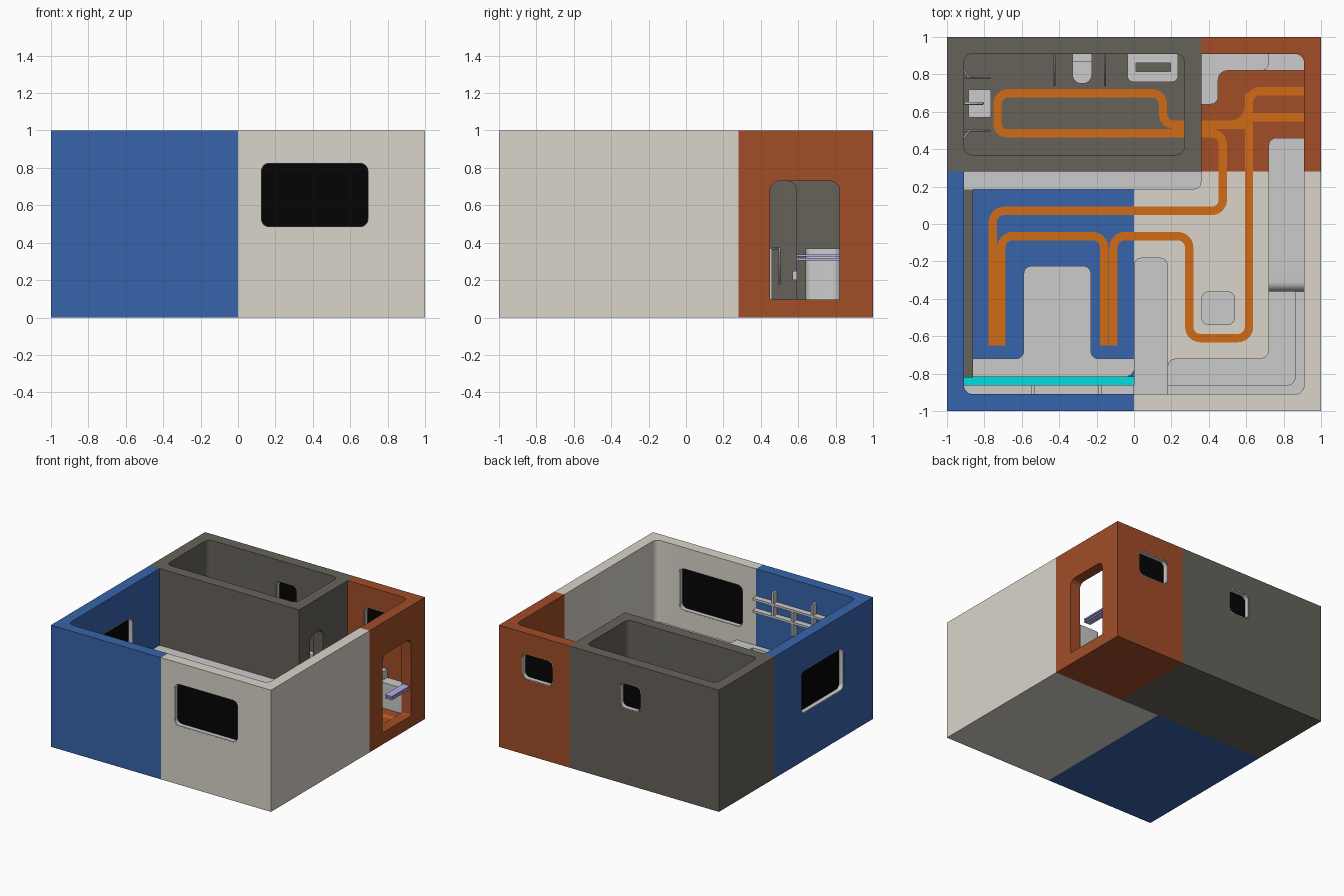
import bpy, bmesh, math
from mathutils import Vector

if "Cube" in bpy.data.objects:
    bpy.data.objects.remove(bpy.data.objects["Cube"])


def mat(name, r, g, b):
    m = bpy.data.materials.new(name)
    m.diffuse_color = [(c / 255) ** 2.2 for c in (r, g, b)] + [1]
    m.use_nodes = True
    m.node_tree.nodes["Principled BSDF"].inputs["Base Color"].default_value = m.diffuse_color
    return m


BLUE = mat("blue", 58, 100, 170)
CREAM = mat("cream", 217, 212, 201)
RUST = mat("rust", 160, 78, 44)
TAUPE = mat("taupe", 102, 98, 90)
ORANGE = mat("orange", 208, 106, 28)
CYAN = mat("cyan", 0, 222, 222)
BLACK = mat("black", 12, 12, 12)
WHITE = mat("white", 217, 218, 220)
LILAC = mat("lilac", 180, 175, 235)


def rounded(pts, r, closed=True, n=6):
    """Round the corners of a 2D polyline; r is one radius or a list."""
    out, k = [], len(pts)
    rs = r if isinstance(r, (list, tuple)) else [r] * k
    for i, p in enumerate(pts):
        p = Vector(p)
        if rs[i] == 0 or (not closed and i in (0, k - 1)):
            out.append(p)
            continue
        a, b = Vector(pts[i - 1]) - p, Vector(pts[(i + 1) % k]) - p
        a, b = a.normalized() * rs[i], b.normalized() * rs[i]
        for j in range(n + 1):
            t = j / n * math.pi / 2
            out.append(p + a * (1 - math.sin(t)) + b * (1 - math.cos(t)))
    return out


def finish(name, bm, m):
    bmesh.ops.recalc_face_normals(bm, faces=bm.faces[:])
    me = bpy.data.meshes.new(name)
    bm.to_mesh(me)
    bm.free()
    o = bpy.data.objects.new(name, me)
    bpy.context.collection.objects.link(o)
    if m:
        me.materials.append(m)
    return o


def prism(name, pts, lo, hi, m=None, axis="z"):
    """Extrude a 2D outline along an axis."""
    put = {"z": lambda p, h: (p[0], p[1], h),
           "y": lambda p, h: (p[0], h, p[1]),
           "x": lambda p, h: (h, p[0], p[1])}[axis]
    bm = bmesh.new()
    a = [bm.verts.new(put(p, lo)) for p in pts]
    b = [bm.verts.new(put(p, hi)) for p in pts]
    bm.faces.new(a)
    bm.faces.new(b)
    for i in range(len(a)):
        j = (i + 1) % len(a)
        bm.faces.new((a[i], a[j], b[j], b[i]))
    return finish(name, bm, m)


def rect(x0, y0, x1, y1, r=0):
    return rounded([(x0, y0), (x1, y0), (x1, y1), (x0, y1)], r)


def block(name, x0, y0, x1, y1, z0, z1, m=None, r=0):
    return prism(name, rect(x0, y0, x1, y1, r), z0, z1, m)


def cut(o, cutters):
    bpy.context.view_layer.objects.active = o
    for c in cutters:
        c.hide_render = True
        md = o.modifiers.new("cut", "BOOLEAN")
        md.object, md.operation, md.solver = c, "DIFFERENCE", "EXACT"
        bpy.ops.object.modifier_apply(modifier=md.name)


def ribbon(name, pts, r=0.06, w=0.045, closed=False):
    """Flat floor strip following a rounded path."""
    c = rounded(pts, r, closed)
    bm, pairs = bmesh.new(), []
    k = len(c)
    for i, p in enumerate(c):
        q0 = c[i - 1] if closed or i else p
        q1 = c[(i + 1) % k] if closed or i < k - 1 else p
        d = (q1 - q0).normalized()
        s = Vector((-d.y, d.x)) * w / 2
        pairs.append([bm.verts.new((*(p + e), 0.094)) for e in (s, -s)])
    for i in range(k if closed else k - 1):
        a, b = pairs[i], pairs[(i + 1) % k]
        bm.faces.new((a[0], a[1], b[1], b[0]))
    bmesh.ops.solidify(bm, geom=bm.faces[:], thickness=0.003)
    return finish(name, bm, ORANGE)


def tube(name, pts, r=0.005):
    cu = bpy.data.curves.new(name, "CURVE")
    cu.dimensions, cu.bevel_depth, cu.bevel_resolution, cu.use_fill_caps = "3D", r, 2, True
    s = cu.splines.new("POLY")
    s.points.add(len(pts) - 1)
    for p, q in zip(s.points, pts):
        p.co = (*q, 1)
    o = bpy.data.objects.new(name, cu)
    bpy.context.collection.objects.link(o)


# house shell: four coloured room blocks, hollowed out
H = 0.09
blue = block("bedroom_shell", -1, -1, 0, .28, 0, 1, BLUE)
cream = block("lounge_shell", 0, -1, 1, .28, 0, 1, CREAM)
bath = block("bathroom_shell", -1, .28, .36, 1, 0, 1, TAUPE)
rust = block("entry_shell", .36, .28, 1, 1, 0, 1, RUST)
main_cut = prism("main_cutter", rounded([(-.91, -.91), (.91, -.91), (.91, .91), (.34, .91), (.34, .3), (-.91, .3)],
                                        [.05, .05, .05, 0, 0, 0]), H, 1.2)
bath_cut = block("bath_cutter", -.91, .37, .27, .91, H, 1.2, None, .045)
front_cut = prism("front_cutter", rect(.12, .48, .70, .83, .045), -1.1, -.8, None, "y")
left_cut = prism("left_cutter", rect(-.62, .39, -.065, .74, .045), -1.1, -.8, None, "x")
back_cut = prism("back_cutter", rect(.51, .62, .79, .83, .04), .8, 1.1, None, "y")
small_cut = prism("small_cutter", rect(-.29, .62, -.10, .83, .04), .8, 1.1, None, "y")
door_cut = prism("door_cutter", rect(.45, .095, .82, .73, [0.01, .01, .05, .05]), .8, 1.1, None, "x")
inner_cut = prism("inner_door_cutter", rect(.42, .091, .59, .73, [0.01, .01, .05, .05]), .2, .4, None, "x")
cut(blue, [main_cut, left_cut])
cut(cream, [main_cut, front_cut])
cut(rust, [main_cut, back_cut, door_cut])
cut(bath, [bath_cut, small_cut, inner_cut])
for c in (main_cut, bath_cut, front_cut, left_cut, back_cut, small_cut, door_cut, inner_cut):
    bpy.data.objects.remove(c)


# windows: grey liner and a black pane in the middle of the wall
def window(name, a0, z0, a1, z1, wall, axis):
    lo, hi = sorted((wall * .911, wall * .999))
    liner = prism(name + "_liner", rect(a0, z0, a1, z1, .045), lo, hi, None, axis)
    hole = prism("hole", rect(a0 + .006, z0 + .006, a1 - .006, z1 - .006, .04), lo - .1, hi + .1, None, axis)
    cut(liner, [hole])
    bpy.data.objects.remove(hole)
    prism(name + "_pane", rect(a0 + .002, z0 + .002, a1 - .002, z1 - .002, .043),
          wall * .955 - .008, wall * .955 + .008, BLACK, axis)


window("front_window", .12, .48, .70, .83, -1, "y")
window("left_window", -.62, .39, -.065, .74, -1, "x")
window("entry_window", .51, .62, .79, .83, 1, "y")
window("bath_window", -.29, .62, -.10, .83, 1, "y")
for z in (.305, .325):
    block("door_rail", .925, .59, .985, .82, z, z + .012, LILAC)

# orange floor routes
ribbon("bath_route", [(-.73, .70), (.155, .70), (.155, .53), (.36, .53), (.36, .485), (-.73, .485)],
       [.06, .06, .06, 0, 0, .05], closed=True)
ribbon("link_route", [(.27, .485), (.475, .485), (.475, .07), (-.755, .07), (-.755, -.65)])
ribbon("main_route", [(.91, .71), (.615, .71), (.615, -.61), (.295, -.61), (.295, -.065),
                      (-.11, -.065), (-.11, -.65)])
ribbon("bed_route", [(-.71, -.65), (-.71, -.065), (-.16, -.065), (-.16, -.65)])
ribbon("door_route", [(.91, .57), (.615, .57), (.615, .53), (.27, .53)], .02)
ribbon("curve_route", [(.36, .53), (.615, .53), (.615, .7)], .1)

# bedroom: long low cabinet, window ledge, bed, headboard
block("long_cabinet", -.91, .185, .36, .28, H, .37, None, [0, .04, 0, 0])
block("window_ledge", -.91, -.82, -.862, .28, H, .37, TAUPE)
prism("bed", rounded([(-.862, -.815), (0, -.815), (0, -.72), (-.23, -.72), (-.23, -.225),
                      (-.59, -.225), (-.59, -.72), (-.862, -.72)], [0, .04, 0, .04, .04, .04, .04, 0]), H, .22)
block("cyan_ledge", -.91, -.862, 0, -.815, H, .35, CYAN)
block("headboard", -.91, -.91, 0, -.862, H, .37, None, [.045, 0, 0, 0])
# staggered wall shelves
for z in (.66, .76):
    block("wall_shelf", -.91, -.91, 0, -.862, z, z + .018, None, [.045, 0, 0, 0])
for i in range(4):
    z = .66 if i % 2 == 0 else .56
    block("shelf_upright", -.19 - i * .18, -.91, -.172 - i * .18, -.862, z, z + .21)

# lounge: divider, L-shaped sofa, side cabinet, table
block("divider", 0, -.91, .18, -.18, H, .37, None, [0, 0, .04, .04])
prism("sofa_seat", rounded([(.18, -.86), (.86, -.86), (.86, -.36), (.72, -.36), (.72, -.72), (.18, -.72)],
                           [0, 0, 0, 0, .05, .04]), H, .2)
prism("sofa_back", rounded([(.18, -.91), (.91, -.91), (.91, -.36), (.862, -.36), (.862, -.862), (.18, -.862)],
                           [0, .05, 0, 0, .045, 0]), H, .33)
prism("sofa_end", rounded([(-.36, H), (-.18, H), (-.18, .37), (-.36, .37)], [0, 0, 0, .05]), .72, .91, None, "x")
block("side_cabinet", .72, -.18, .91, .46, H, .37, WHITE, [0, 0, 0, .04])
block("low_table", .36, -.54, .54, -.36, H, .22, None, .04)

# entry: stepped cabinets along the back wall
prism("entry_cabinet", rounded([(.36, .64), (.45, .64), (.45, .82), (.72, .82), (.72, .91), (.36, .91)],
                               [0, .04, .05, .04, 0, 0]), H, .37)
block("shoe_cabinet", .70, .82, .91, .91, H, .3, None, [0, 0, .05, 0])

# bathroom: toilet, vanity, wall basin, grab rails
prism("toilet_bowl", rounded([(-.33, .75), (-.225, .75), (-.225, .87), (-.33, .87)], [.05, .05, 0, 0]), H, .23)
block("toilet_tank", -.33, .87, -.225, .91, H, .34)
for x0, x1 in ((-.035, .01), (.195, .235)):
    block("vanity_side", x0, .76, x1, .91, H, .33, None, [.03 if x0 < 0 else 0, .03 if x0 > 0 else 0, 0, 0])
block("vanity_front", .01, .76, .195, .815, .2, .33)
block("vanity_back", .01, .86, .195, .91, H, .33)
block("vanity_bowl", .01, .815, .195, .86, .2, .28, TAUPE)
block("wall_seat", -.885, .57, -.765, .72, .2, .25, None, .01)
tube("seat_tap", [(-.905, .645, .33), (-.81, .645, .33), (-.81, .645, .30)], .008)
for y, d in ((.78, -1), (.50, 1)):
    tube("side_grab_rail", [(-.91, y - d * .04, .37), (-.88, y, .37), (-.77, y, .37),
                            (-.77, y, .18), (-.91, y, .18)])
for x in (-.425, -.155):
    tube("toilet_grab_rail", [(x, .91, .3), (x, .74, .3), (x, .74, .22), (x, .91, .22)])

for o in bpy.context.scene.objects:
    o.select_set(o.type == "MESH")
bpy.context.view_layer.objects.active = blue
bpy.ops.object.shade_smooth_by_angle(angle=math.radians(30))
